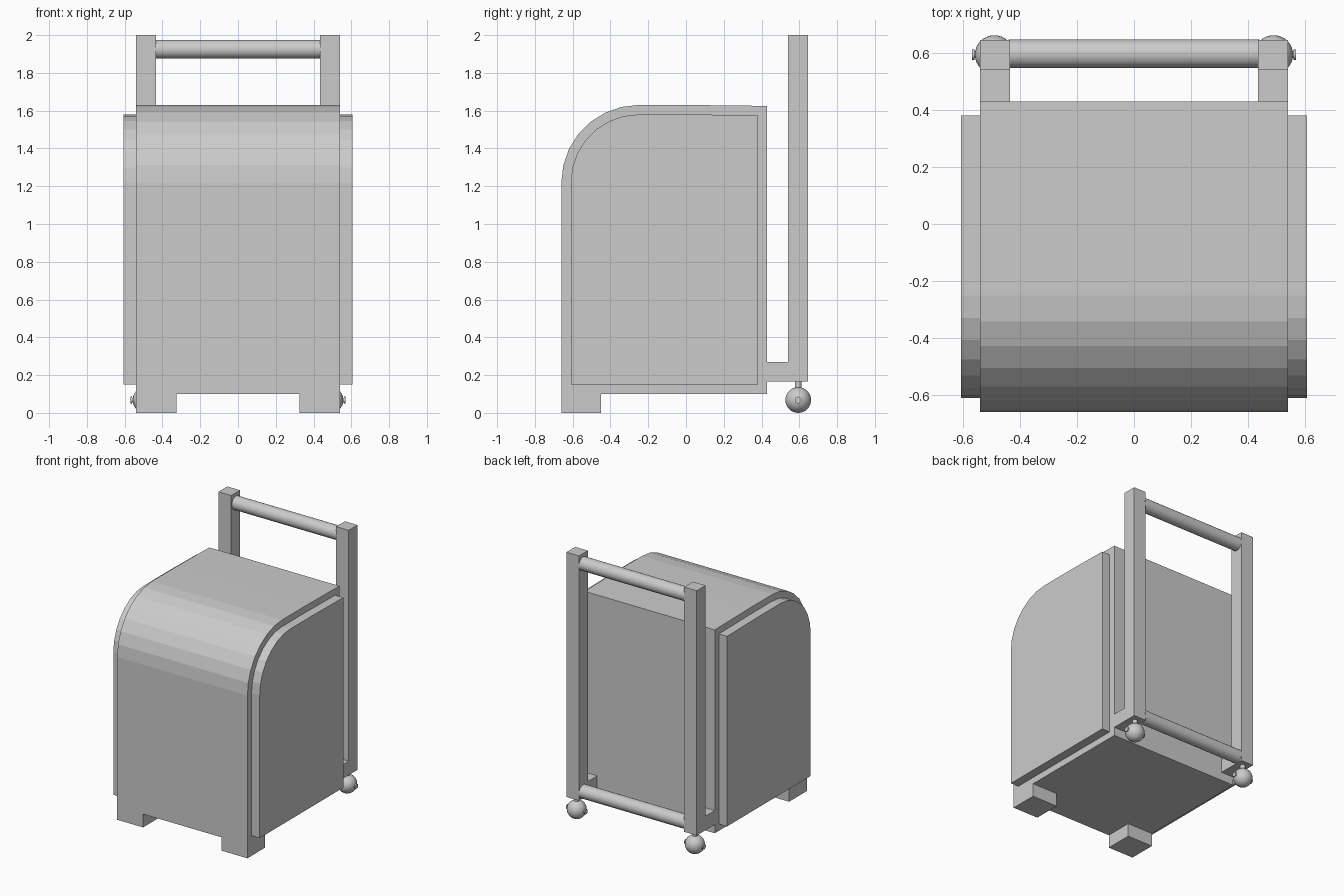
import bpy, bmesh, math
from mathutils import Vector

if "Cube" in bpy.data.objects:
    bpy.data.objects.remove(bpy.data.objects["Cube"])


def prism(name, profile, x0, x1):
    """Extrude a (y, z) outline along x."""
    bm = bmesh.new()
    face = bm.faces.new([bm.verts.new((x0, y, z)) for y, z in profile])
    ext = bmesh.ops.extrude_face_region(bm, geom=[face])
    moved = [g for g in ext["geom"] if isinstance(g, bmesh.types.BMVert)]
    bmesh.ops.translate(bm, verts=moved, vec=(x1 - x0, 0, 0))
    bmesh.ops.recalc_face_normals(bm, faces=bm.faces)
    mesh = bpy.data.meshes.new(name)
    bm.to_mesh(mesh)
    bm.free()
    ob = bpy.data.objects.new(name, mesh)
    bpy.context.collection.objects.link(ob)
    return ob


def rod(name, a, b, radius, sides=32):
    """Smooth cylinder between two points."""
    a, b = Vector(a), Vector(b)
    d = b - a
    bpy.ops.mesh.primitive_cylinder_add(vertices=sides, radius=radius, depth=d.length,
                                        location=(a + b) / 2)
    ob = bpy.context.object
    ob.name = name
    ob.rotation_euler = d.to_track_quat('Z', 'Y').to_euler()
    bpy.ops.object.shade_smooth_by_angle(angle=math.radians(40))
    return ob


def mirrored(ob):
    """Mirror a right-hand part across x = 0."""
    mod = ob.modifiers.new("mirror", 'MIRROR')
    mod.use_mirror_merge = False
    empty = bpy.data.objects.get("mirror_centre")
    if empty is None:
        empty = bpy.data.objects.new("mirror_centre", None)
        empty.hide_render = True
        bpy.context.collection.objects.link(empty)
    mod.mirror_object = empty
    return ob


def shell_outline(inset):
    """Case side outline with a faceted round front top corner."""
    r = 0.41 - inset
    arc = [(-0.25 - r * math.cos(t), 1.22 + r * math.sin(t))
           for t in (math.pi / 2 * i / 7 for i in range(8))]
    back, low = 0.43 - inset, 0.10 + inset
    return [(-0.66 + inset, low)] + arc + [(0.02, 1.63 - inset), (back, 1.625 - inset), (back, low)]


# Case and raised side panels
prism("case", shell_outline(0), -0.54, 0.54)
mirrored(prism("side_panel", shell_outline(0.05), 0.54, 0.607))

# Front feet
mirrored(prism("front_foot", [(-0.66, 0), (-0.45, 0), (-0.45, 0.10), (-0.66, 0.10)], 0.325, 0.54))

# L-shaped handle posts with lower arms
mirrored(prism("handle_post", [(0.43, 0.165), (0.645, 0.165), (0.645, 2.0), (0.54, 2.0),
                               (0.54, 0.27), (0.43, 0.27)], 0.435, 0.54))

# Handle grip and lower crossbar
for name, z in (("handle_grip", 1.925), ("lower_crossbar", 0.218)):
    rod(name, (-0.44, 0.597, z), (0.44, 0.597, z), 0.05)

# Ball casters: ball, stem, axle and axle caps
cx, cy, cz = 0.49, 0.594, 0.068
bpy.ops.mesh.primitive_uv_sphere_add(segments=32, ring_count=16, radius=0.068, location=(cx, cy, cz))
ball = bpy.context.object
ball.name = "caster_ball"
bpy.ops.object.shade_smooth()
mirrored(ball)
mirrored(rod("caster_stem", (cx, cy, cz + 0.05), (cx, cy, 0.17), 0.018, 16))
mirrored(rod("caster_axle", (cx - 0.078, cy, cz), (cx + 0.078, cy, cz), 0.012, 16))
for s in (-1, 1):
    mirrored(rod("caster_axle_cap", (cx + s * 0.07, cy, cz), (cx + s * 0.078, cy, cz), 0.018, 16))
